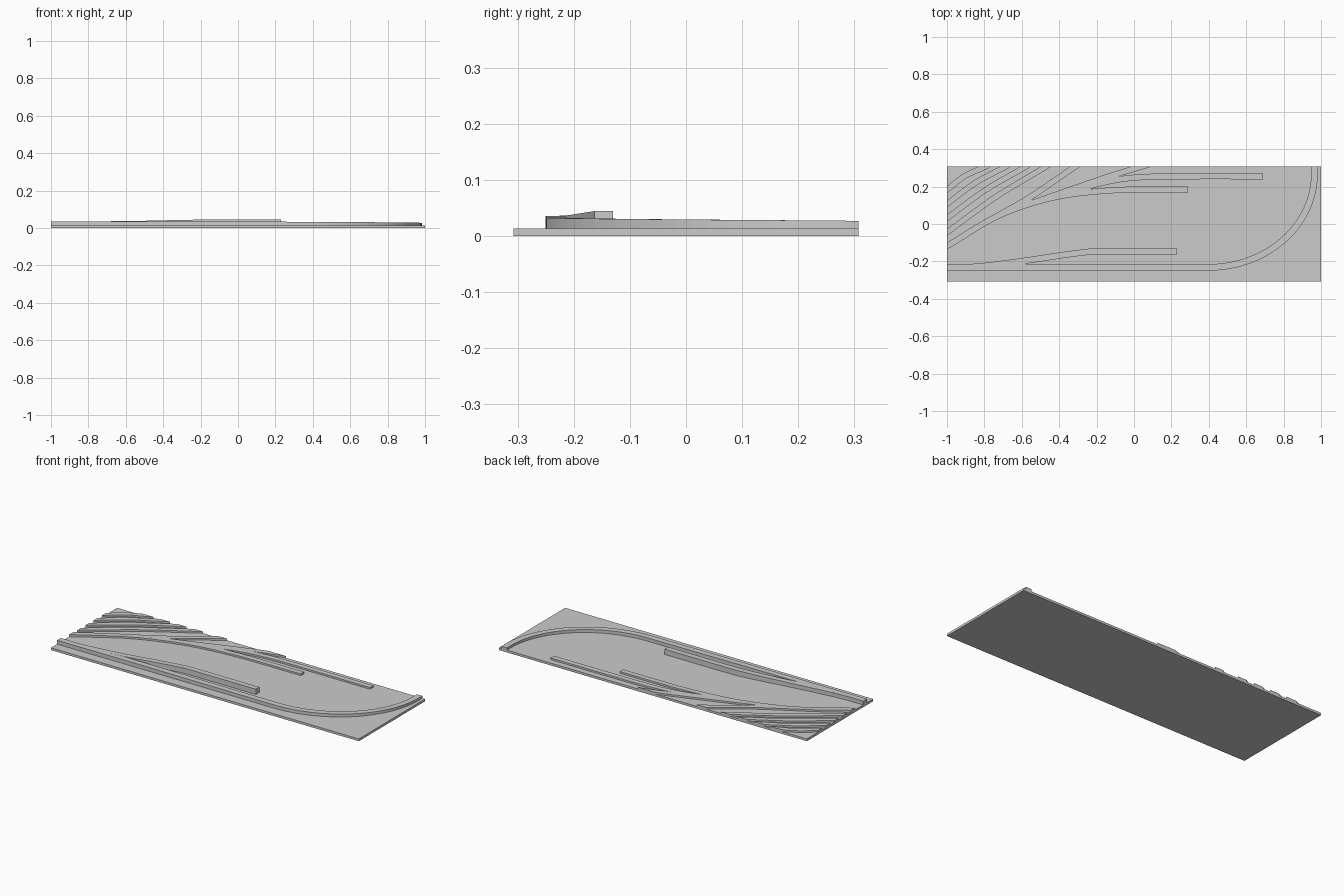
import bpy, bmesh, math
from mathutils import Vector

if "Cube" in bpy.data.objects:
    bpy.data.objects.remove(bpy.data.objects["Cube"])

BASE_Z = 0.0135          # board thickness
HX, HY = 1.0, 0.307      # board half sizes

grey = bpy.data.materials.new("plain_grey")
grey.diffuse_color = (0.6, 0.6, 0.6, 1)
grey.use_nodes = True
grey.node_tree.nodes["Principled BSDF"].inputs["Base Color"].default_value = grey.diffuse_color


def finish(bm, name):
    bmesh.ops.recalc_face_normals(bm, faces=bm.faces)
    me = bpy.data.meshes.new(name)
    bm.to_mesh(me)
    bm.free()
    me.materials.append(grey)
    ob = bpy.data.objects.new(name, me)
    bpy.context.collection.objects.link(ob)
    return ob


def smooth_path(pts, steps=6):
    """Catmull-Rom curve through the points."""
    p = [Vector(q) for q in pts]
    p = [2 * p[0] - p[1]] + p + [2 * p[-1] - p[-2]]
    out = []
    for i in range(1, len(p) - 2):
        a, b, c, d = p[i - 1:i + 3]
        for k in range(steps):
            t = k / steps
            out.append(0.5 * (2 * b + (c - a) * t + (2 * a - 5 * b + 4 * c - d) * t * t
                              + (3 * b - a - 3 * c + d) * t ** 3))
    return out + [p[-2]]


def bed(name, path, width):
    """Raised bed of rectangular section along (x, y, top z), trimmed to the board."""
    bm = bmesh.new()
    rings = []
    for i, p in enumerate(path):
        d = path[min(i + 1, len(path) - 1)] - path[max(i - 1, 0)]
        n = Vector((-d.y, d.x, 0)).normalized() * width / 2
        lo = Vector((p.x, p.y, BASE_Z))
        rings.append([bm.verts.new(v) for v in (lo - n, lo + n, p + n, p - n)])
    for a, b in zip(rings, rings[1:]):
        for j in range(4):
            k = (j + 1) % 4
            bm.faces.new((a[j], a[k], b[k], b[j]))
    bm.faces.new(rings[0])
    bm.faces.new(rings[-1])
    for co, no in (((-HX, 0, 0), (-1, 0, 0)), ((0, HY, 0), (0, 1, 0))):
        cut = bmesh.ops.bisect_plane(bm, geom=bm.verts[:] + bm.edges[:] + bm.faces[:],
                                     plane_co=co, plane_no=no, clear_outer=True)
        edges = [e for e in cut["geom_cut"] if isinstance(e, bmesh.types.BMEdge) and e.is_boundary]
        if edges:
            bmesh.ops.holes_fill(bm, edges=edges, sides=0)
    return finish(bm, name)


# Flat board
bm = bmesh.new()
bmesh.ops.create_cube(bm, size=1)
for v in bm.verts:
    v.co = Vector((v.co.x * 2 * HX, v.co.y * 2 * HY, (v.co.z + 0.5) * BASE_Z))
finish(bm, "base_board")

# Main line: straight along the front, then a wide bend to the back edge
main = [Vector(p) for p in ((-1, -0.233, 0.036), (-0.4, -0.232, 0.036), (0, -0.232, 0.0345))]
for i in range(25):
    a = math.pi / 2 * i / 24
    main.append(Vector((0.4 + 0.565 * math.sin(a), 0.27 - 0.502 * math.cos(a),
                        0.033 - 0.0055 * i / 24)))
main.append(Vector((0.965, HY, 0.027)))
bed("main_line_bed", main, 0.035)

# Front siding climbing away from the main line
bed("front_siding_bed", smooth_path([
    (-0.9, -0.232, 0.0355), (-0.78, -0.222, 0.0358), (-0.58, -0.196, 0.037),
    (-0.4, -0.169, 0.041), (-0.28, -0.153, 0.0435), (-0.18, -0.147, 0.0445),
    (0.23, -0.147, 0.0445)], 4), 0.033)

# Yard lines: low beds fanning out from the left edge
low = 0.0235
yard = {
    "yard_lead_bed": [(-1.06, -0.155), (-0.97, -0.1), (-0.75, 0.032), (-0.55, 0.11),
                      (-0.35, 0.157), (-0.12, 0.18), (0.05, 0.184), (0.29, 0.184)],
    "long_siding_bed": [(-0.55, 0.11), (-0.35, 0.17), (-0.15, 0.225), (0.03, 0.25),
                        (0.3, 0.255), (0.69, 0.255)],
    "back_exit_bed": [(-0.55, 0.11), (-0.35, 0.18), (-0.1, 0.265), (0.12, 0.33)],
    "corner_branch_bed": [(-0.75, 0.032), (-0.56, 0.14), (-0.42, 0.235), (-0.26, 0.345)],
}
for name, pts in yard.items():
    bed(name, smooth_path([(x, y, low + (0.0025 if x < -0.96 else 0)) for x, y in pts]), 0.032)

# Parallel lines crossing the back left corner
for i in range(4):
    y0, x1 = -0.045 + 0.076 * i, -0.47 - 0.108 * i
    a, b = Vector((-1, y0, low)), Vector((x1, HY, low))
    d = (b - a) * 0.12
    mid = (a + b) / 2 + Vector((-0.008, 0.011, 0))
    bed(f"corner_line_bed_{i + 1}", smooth_path([a - d, a, mid, b, b + d]), 0.03)
